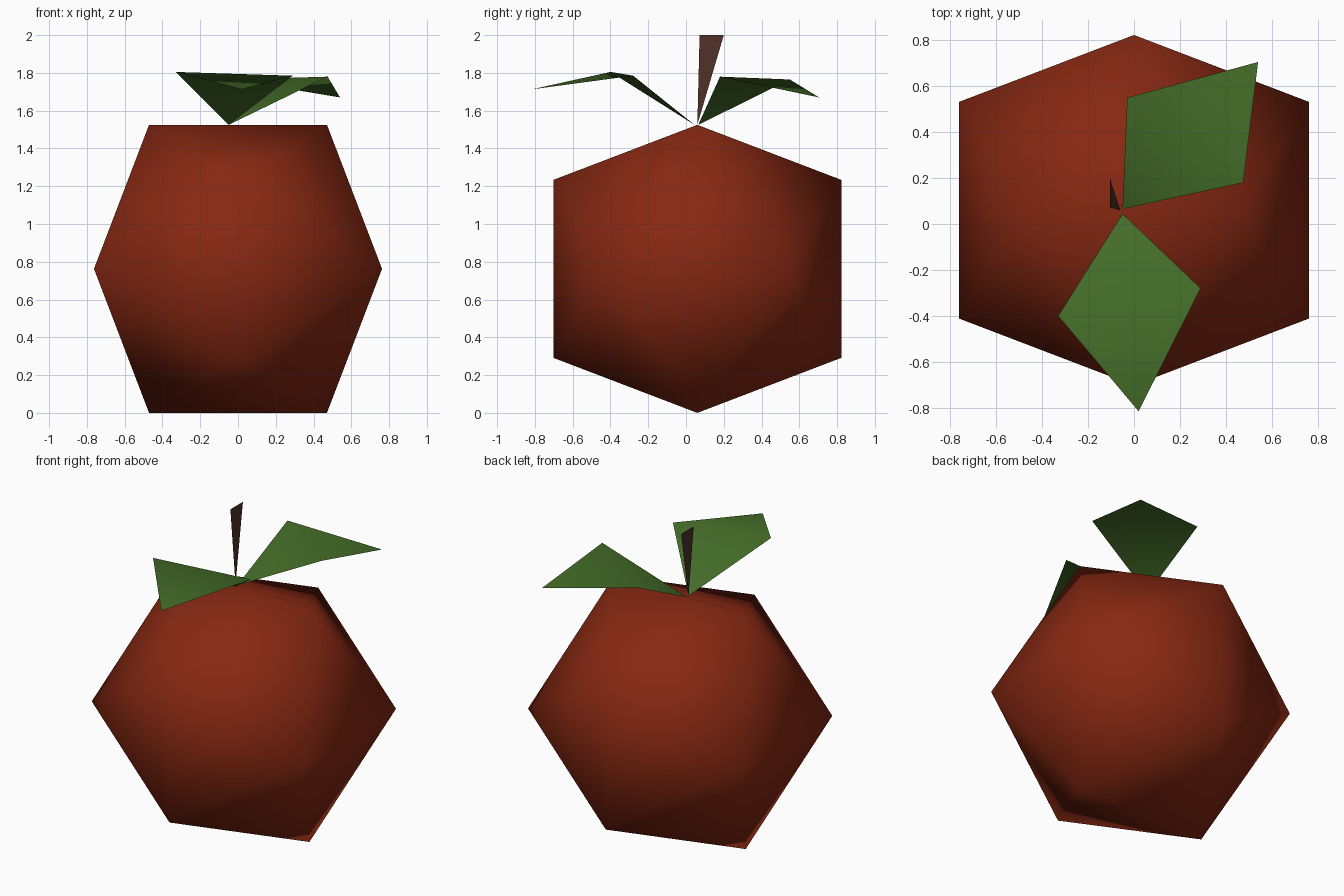
import bpy, bmesh
from mathutils import Vector

if "Cube" in bpy.data.objects:
    bpy.data.objects.remove(bpy.data.objects["Cube"])


def material(name, rgb):
    m = bpy.data.materials.new(name)
    m.diffuse_color = (*rgb, 1.0)
    m.use_nodes = True
    m.node_tree.nodes["Principled BSDF"].inputs["Base Color"].default_value = m.diffuse_color
    return m


RED = material("apple red", (0.24, 0.021, 0.006))
GREEN = material("leaf green", (0.057, 0.15, 0.021))
BROWN = material("stem brown", (0.075, 0.030, 0.020))


def finish(bm, name, mat, smooth=True):
    me = bpy.data.meshes.new(name)
    for f in bm.faces:
        f.smooth = smooth
    bm.to_mesh(me)
    bm.free()
    me.materials.append(mat)
    ob = bpy.data.objects.new(name, me)
    bpy.context.collection.objects.link(ob)
    return ob


# Fruit body: smooth-shaded icosahedron lying on an edge
A, B = 0.471, 0.7625
centre = Vector((0, 0.06, B))
bm = bmesh.new()
for s in (-A, A):
    for t in (-B, B):
        for p in ((s, 0, t), (0, t, s), (t, s, 0)):
            bm.verts.new(centre + Vector(p))
bmesh.ops.convex_hull(bm, input=bm.verts[:])
bmesh.ops.recalc_face_normals(bm, faces=bm.faces[:])
finish(bm, "fruit_body", RED)


# Leaves: two triangles folded across the widest line
def leaf(name, base, side_a, side_b, tip):
    bm = bmesh.new()
    b, p, q, t = [bm.verts.new(v) for v in (base, side_a, side_b, tip)]
    bm.faces.new((b, p, q))
    bm.faces.new((q, p, t))
    finish(bm, name, GREEN)


leaf("front_leaf", (-0.05, 0.045, 1.525), (-0.33, -0.40, 1.805),
     (0.29, -0.28, 1.785), (0.02, -0.815, 1.713))
leaf("back_leaf", (-0.05, 0.065, 1.525), (0.475, 0.18, 1.78),
     (-0.03, 0.55, 1.765), (0.54, 0.705, 1.67))

# Stem: single upright sliver, widening to the top
bm = bmesh.new()
bm.faces.new([bm.verts.new(v) for v in
              ((-0.06, 0.06, 1.525), (-0.105, 0.20, 2.0), (-0.105, 0.072, 2.0))])
finish(bm, "stem", BROWN, smooth=False)
